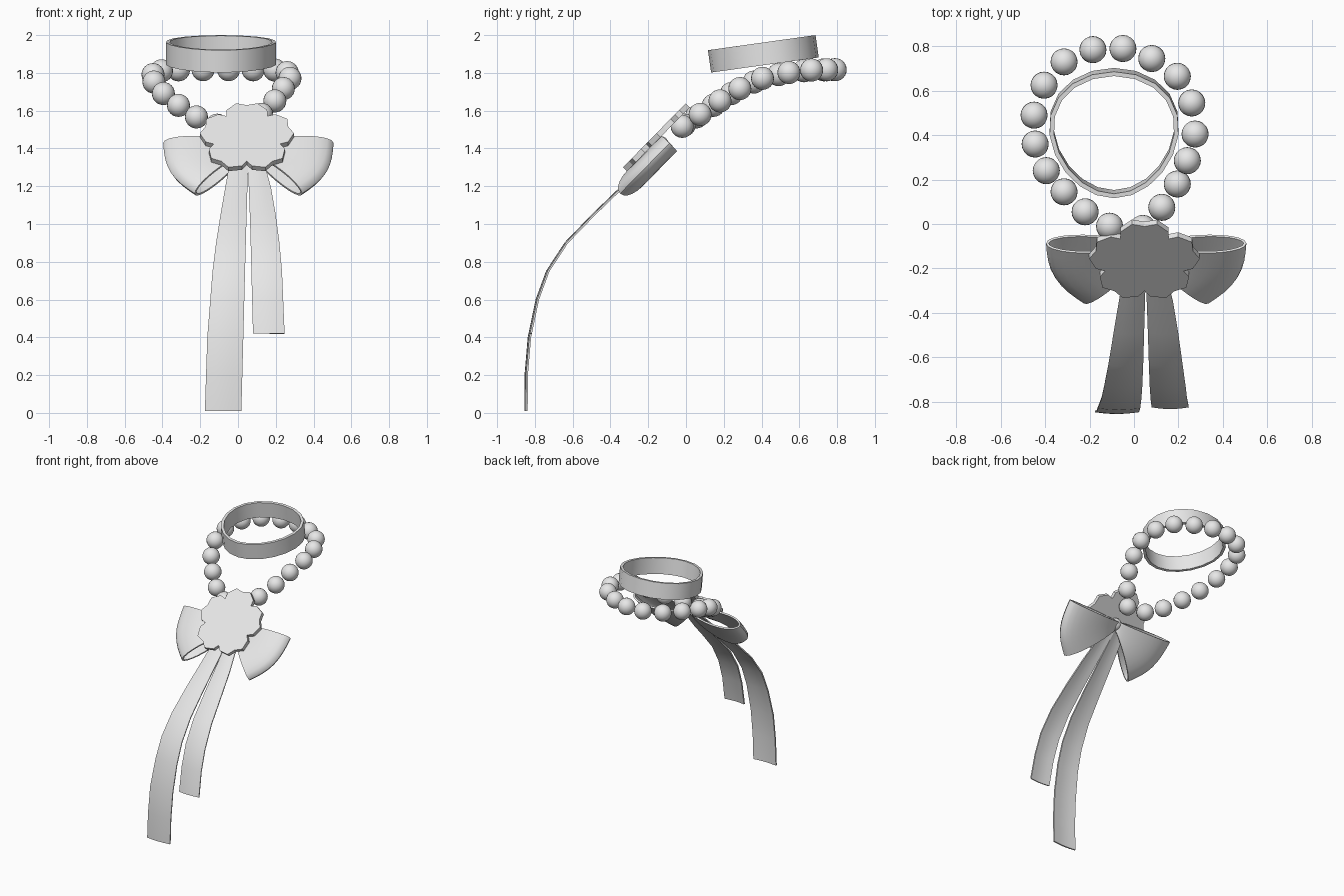
import bpy, bmesh, math
from mathutils import Vector

if "Cube" in bpy.data.objects:
    bpy.data.objects.remove(bpy.data.objects["Cube"], do_unlink=True)

grey = bpy.data.materials.new("light grey")
grey.use_nodes = True
grey.diffuse_color = (0.8, 0.8, 0.8, 1)
grey.node_tree.nodes["Principled BSDF"].inputs["Base Color"].default_value = (0.8, 0.8, 0.8, 1)

# Slanted frame shared by the bow and the flower
MID_X = 0.055
UP = Vector((0, 0.70, 0.714))
OUT = Vector((0, -0.714, 0.70))
BOW = Vector((MID_X, -0.115, 1.40))


def finish(name, bm, smooth=True):
    bmesh.ops.recalc_face_normals(bm, faces=bm.faces[:])
    mesh = bpy.data.meshes.new(name)
    bm.to_mesh(mesh)
    bm.free()
    mesh.materials.append(grey)
    for p in mesh.polygons:
        p.use_smooth = smooth
    obj = bpy.data.objects.new(name, mesh)
    bpy.context.collection.objects.link(obj)
    return obj


def sheet(name, rows, thickness, closed=False):
    """Skin a grid of points and give it thickness."""
    bm = bmesh.new()
    grid = [[bm.verts.new(p) for p in row] for row in rows]
    n = len(grid[0])
    for a, b in zip(grid, grid[1:]):
        for i in range(n if closed else n - 1):
            j = (i + 1) % n
            bm.faces.new((a[i], a[j], b[j], b[i]))
    obj = finish(name, bm)
    solid = obj.modifiers.new("thickness", 'SOLIDIFY')
    solid.thickness = thickness
    solid.offset = 0
    bpy.ops.object.select_all(action='DESELECT')
    obj.select_set(True)
    bpy.context.view_layer.objects.active = obj
    bpy.ops.object.modifier_apply(modifier=solid.name)
    bpy.ops.object.shade_smooth_by_angle(angle=math.radians(40))
    return obj


def lerp_table(table, t):
    """Linear lookup in a list of (key, value) with rising keys."""
    for (k0, v0), (k1, v1) in zip(table, table[1:]):
        if t <= k1:
            return v0 + (v1 - v0) * (t - k0) / (k1 - k0)
    return table[-1][1]


# Collar: tilted egg-shaped band
low, high = [], []
SEG = 20
for i in range(SEG):
    a = 2 * math.pi * i / SEG
    x = -0.09 + 0.28 * math.cos(a) * (1 + 0.12 * math.sin(a))
    y = 0.418 + 0.275 * math.sin(a)
    z = 1.803 + 0.14 * (y - 0.14)
    low.append((x, y, z))
    high.append((x, y - 0.017, z + 0.118))
sheet("collar_band", [low, high], 0.02, closed=True)

# Beads: a drooping loop of round beads
bead_xy = [(-0.05, 0.79), (-0.185, 0.785), (-0.315, 0.73), (-0.405, 0.625), (-0.45, 0.49),
           (-0.445, 0.36), (-0.395, 0.24), (-0.315, 0.145), (-0.22, 0.055), (-0.11, -0.01),
           (0.04, -0.02), (0.125, 0.075), (0.195, 0.18), (0.24, 0.285), (0.275, 0.405),
           (0.26, 0.545), (0.195, 0.665), (0.08, 0.745)]
droop = [(-0.03, 1.51), (0.06, 1.57), (0.17, 1.645), (0.27, 1.71), (0.4, 1.77),
         (0.53, 1.80), (0.66, 1.815), (0.8, 1.817)]
bm = bmesh.new()
for x, y in bead_xy:
    new = bmesh.ops.create_uvsphere(bm, u_segments=20, v_segments=12, radius=0.061)
    bmesh.ops.translate(bm, verts=new["verts"], vec=(x, y, lerp_table(droop, y)))
finish("necklace_beads", bm)

# Flower: five notched petals cut from a flat plate
petal = [(-36, 0.185), (-29, 0.222), (-13, 0.25), (0, 0.23), (13, 0.25), (29, 0.222)]
centre = Vector((0.047, -0.172, 1.465))
bm = bmesh.new()
outline = []
for k in range(5):
    for deg, r in petal:
        a = math.radians(90 + 72 * k + deg)
        outline.append(bm.verts.new(centre + Vector((r * math.cos(a), 0, 0)) + UP * r * math.sin(a)))
face = bm.faces.new(outline)
back = bmesh.ops.extrude_face_region(bm, geom=[face], use_keep_orig=True)
moved = [g for g in back["geom"] if isinstance(g, bmesh.types.BMVert)]
bmesh.ops.translate(bm, verts=moved, vec=OUT * -0.03)
finish("flower_plate", bm, smooth=False)

# Bow: two flared teardrop loops, open at the top and bottom
for name, side in (("bow_loop_left", 1), ("bow_loop_right", -1)):
    rows = []
    for i in range(9):
        t = i / 8
        bulge = 0.045 * math.sin(math.pi * t)
        inner = (0.01, 0.03 - 0.07 * t)
        tip = (0.445 - 0.165 * t + bulge, 0.04 - 0.37 * t - bulge * 0.6)
        row = []
        for j in range(25):
            a = 2 * math.pi * j / 24
            r = (1 - math.cos(a)) / 2
            w = 0.062 * math.sin(a) * r ** 0.3
            u = inner[0] + (tip[0] - inner[0]) * r
            v = inner[1] + (tip[1] - inner[1]) * r
            row.append(BOW + Vector((side * u, 0, 0)) + UP * v + OUT * w)
        rows.append(row)
    sheet(name, rows, 0.012)

# Knot: small rounded bead joining the bow to the flower
bm = bmesh.new()
bmesh.ops.create_uvsphere(bm, u_segments=16, v_segments=10, radius=0.045)
bmesh.ops.translate(bm, verts=bm.verts[:], vec=BOW + OUT * 0.03)
finish("bow_knot", bm)

# Ribbon tails: both follow one drooping curve, keyed by height
fall = [(0.0, -0.843), (0.2, -0.842), (0.4, -0.825), (0.6, -0.783), (0.75, -0.728),
        (0.9, -0.63), (1.05, -0.485), (1.18, -0.35), (1.4, -0.125)]
tails = {
    "ribbon_tail_long": (0.01,
                         [(0, -0.175), (0.4, -0.162), (0.8, -0.13), (1.0, -0.1), (1.4, -0.03)],
                         [(0, 0.017), (0.8, 0.038), (1.4, 0.055)]),
    "ribbon_tail_short": (0.42,
                          [(0, 0.09), (0.42, 0.08), (1.0, 0.065), (1.4, 0.05)],
                          [(0, 0.25), (0.42, 0.246), (0.8, 0.23), (1.0, 0.207), (1.2, 0.172), (1.4, 0.12)]),
}
for name, (end, left, right) in tails.items():
    heights = [end] + [z for z, _ in fall if z > end + 0.01]
    rows = []
    for z in heights:
        y = lerp_table(fall, z)
        x0, x1 = lerp_table(left, z), lerp_table(right, z)
        rows.append([(x0 + (x1 - x0) * s, y - 0.008 * math.sin(math.pi * s), z)
                     for s in (0, 0.25, 0.5, 0.75, 1)])
    sheet(name, rows, 0.01)
